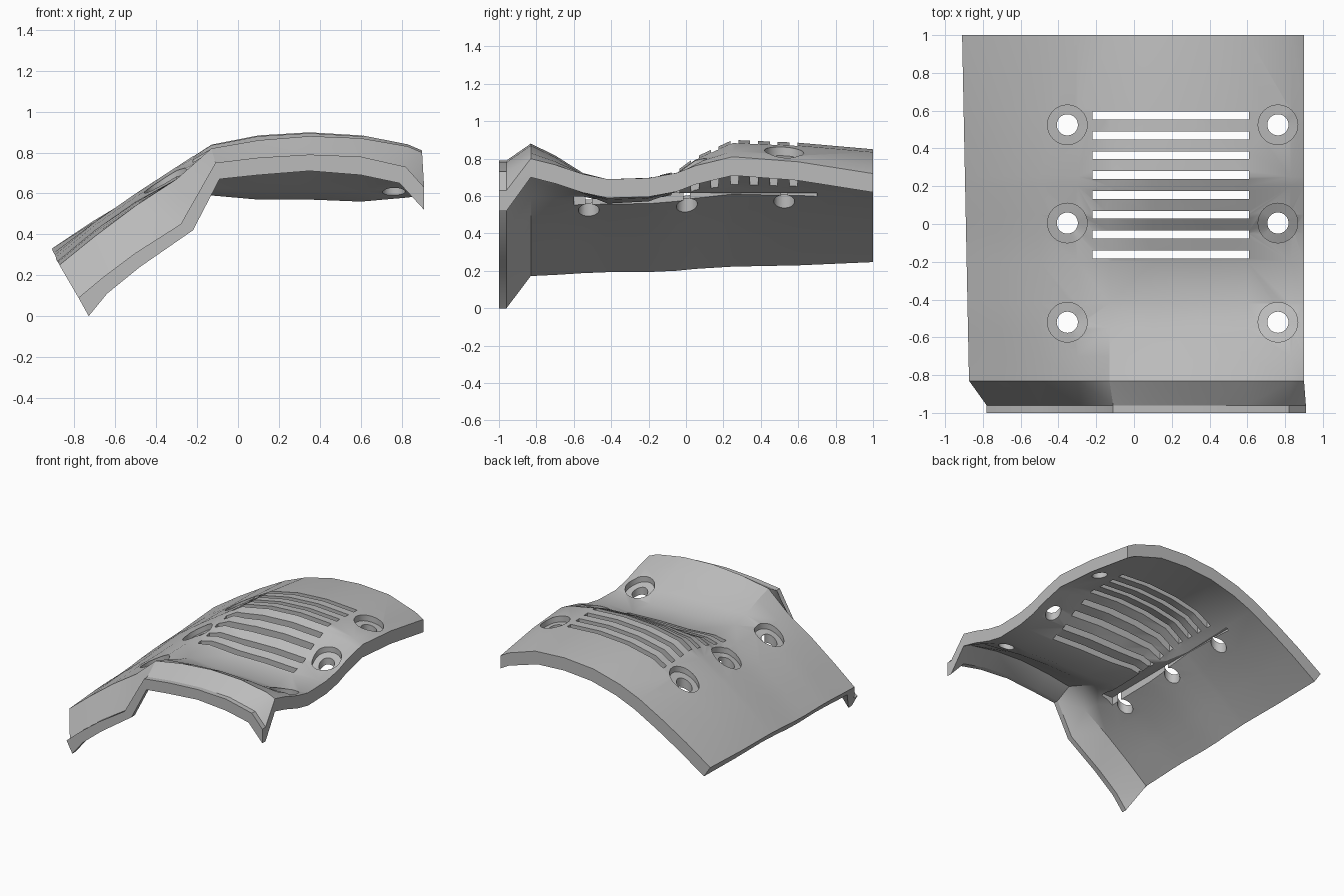
import bpy, bmesh
from mathutils import Vector

if "Cube" in bpy.data.objects:
    bpy.data.objects.remove(bpy.data.objects["Cube"], do_unlink=True)

THICK = 0.1
COLS = [-0.9, -0.7, -0.5, -0.3, -0.13, 0.1, 0.35, 0.6, 0.83, 0.9]

# Cross-section heights over COLS
BACK = [.33, .47, .59, .70, .77, .83, .85, .835, .76, .72]
CREST = [.30, .46, .60, .73, .84, .885, .90, .885, .84, .81]
DIP = [.27, .42, .56, .67, .69, .67, .67, .66, .68, .69]
RIDGE = [.25, .39, .54, .67, .82, .86, .88, .87, .83, .80]

# Front lip, outer and inner edge (x, z)
LIP_OUT = [(-.78, .09), (-.66, .19), (-.5, .31), (-.28, .45), (-.11, .75),
           (.1, .775), (.35, .79), (.6, .78), (.82, .73), (.91, .63)]
LIP_IN = [(-.73, 0), (-.64, .11), (-.48, .24), (-.22, .42), (-.09, .67),
          (.1, .69), (.35, .71), (.6, .69), (.79, .65), (.91, .52)]

# Stations from back to front: y, first section, second section, blend
STATIONS = [(1, BACK, CREST, 0), (.6, BACK, CREST, .7), (.25, CREST, DIP, 0),
            (.2, CREST, DIP, .1), (.05, CREST, DIP, .4), (-.05, CREST, DIP, .72),
            (-.2, CREST, DIP, .95), (-.42, DIP, RIDGE, 0), (-.55, DIP, RIDGE, .25),
            (-.7, DIP, RIDGE, .7), (-.83, DIP, RIDGE, 1)]


def section(a, b, t):
    return [p + (q - p) * t for p, q in zip(a, b)]


def lerp(x, xs, zs):
    for i in range(len(xs) - 1):
        if x <= xs[i + 1] or i == len(xs) - 2:
            return zs[i] + (zs[i + 1] - zs[i]) * (x - xs[i]) / (xs[i + 1] - xs[i])


def height(x, y):
    rows = [(s[0], lerp(x, COLS, section(*s[1:]))) for s in reversed(STATIONS)]
    return lerp(y, [r[0] for r in rows], [r[1] for r in rows])


def offset(points):
    """Move a section inward by the plate thickness."""
    result = []
    for i, p in enumerate(points):
        a, b = points[max(i - 1, 0)], points[min(i + 1, len(points) - 1)]
        d = (Vector(b) - Vector(a)).normalized()
        n = Vector((d.y, -d.x))
        if i >= len(points) - 2:
            n = Vector((0, -1))
        result.append(tuple(Vector(p) + n * THICK))
    return result


def finish(name, bm):
    bmesh.ops.recalc_face_normals(bm, faces=bm.faces)
    mesh = bpy.data.meshes.new(name)
    bm.to_mesh(mesh)
    bm.free()
    obj = bpy.data.objects.new(name, mesh)
    bpy.context.collection.objects.link(obj)
    return obj


# Curved plate with front lip
bm = bmesh.new()
rings = []


def add_ring(y, outer, inner):
    loop = outer + inner[::-1]
    rings.append([bm.verts.new((x, y, z)) for x, z in loop])


for y, a, b, t in STATIONS:
    xs = [-0.89 - 0.02 * y] + COLS[1:]
    outer = list(zip(xs, section(a, b, t)))
    add_ring(y, outer, offset(outer))
for y in (-.96, -1):
    add_ring(y, LIP_OUT, LIP_IN)
for r, s in zip(rings, rings[1:]):
    for i in range(len(r)):
        j = (i + 1) % len(r)
        bm.faces.new((r[i], r[j], s[j], s[i]))
n = len(COLS)
for r in (rings[0], rings[-1]):
    for i in range(n - 1):
        bm.faces.new((r[i], r[i + 1], r[-i - 2], r[-i - 1]))
bmesh.ops.triangulate(bm, faces=bm.faces)
plate = finish("curved_plate", bm)


def box(bm, x0, x1, y0, y1, z0, z1):
    verts = bmesh.ops.create_cube(bm, size=1)["verts"]
    for v in verts:
        v.co = (x1 if v.co.x > 0 else x0, y1 if v.co.y > 0 else y0,
                z1 if v.co.z > 0 else z0)


def cylinder(bm, x, y, radius, floor=None):
    """Upright cutter; its lower end follows the surface at a given depth."""
    verts = bmesh.ops.create_cone(bm, cap_ends=True, cap_tris=True, segments=32,
                                  radius1=radius, radius2=radius, depth=1)["verts"]
    for v in verts:
        top = v.co.z > 0
        v.co.x += x
        v.co.y += y
        v.co.z = 1.2 if top else 0.3
        if floor and not top:
            v.co.z = height(v.co.x, v.co.y) - floor


def cut(bm):
    cutter = finish("cutter", bm)
    cutter.hide_render = True
    mod = plate.modifiers.new("cut", "BOOLEAN")
    mod.operation = "DIFFERENCE"
    mod.solver = "EXACT"
    mod.object = cutter
    bpy.context.view_layer.objects.active = plate
    bpy.ops.object.modifier_apply(modifier=mod.name)
    bpy.data.objects.remove(cutter, do_unlink=True)


holes = [(x, y) for x in (-.353, .762) for y in (.525, .005, -.52)]

# Shallow relief under the plate
bm = bmesh.new()
box(bm, -.3, -.2, -.6, .7, .4, .615)
cut(bm)

# Counterbores around the bolt holes
bm = bmesh.new()
for x, y in holes:
    cylinder(bm, x, y, .105, .045)
cut(bm)

# Bolt holes and vent slots
bm = bmesh.new()
for x, y in holes:
    cylinder(bm, x, y, .056)
for i in range(8):
    y = .574 - i * .105
    box(bm, -.22, .61, y - .021, y + .021, .3, 1.2)
cut(bm)

# Colour and shading
grey = bpy.data.materials.new("plain_grey")
grey.use_nodes = True
colour = (.5, .5, .5, 1)
grey.diffuse_color = colour
grey.node_tree.nodes["Principled BSDF"].inputs["Base Color"].default_value = colour
plate.data.materials.clear()
plate.data.materials.append(grey)
for p in plate.data.polygons:
    p.material_index = 0
bpy.ops.object.select_all(action="DESELECT")
plate.select_set(True)
bpy.context.view_layer.objects.active = plate
bpy.ops.object.shade_smooth_by_angle(angle=.5)
